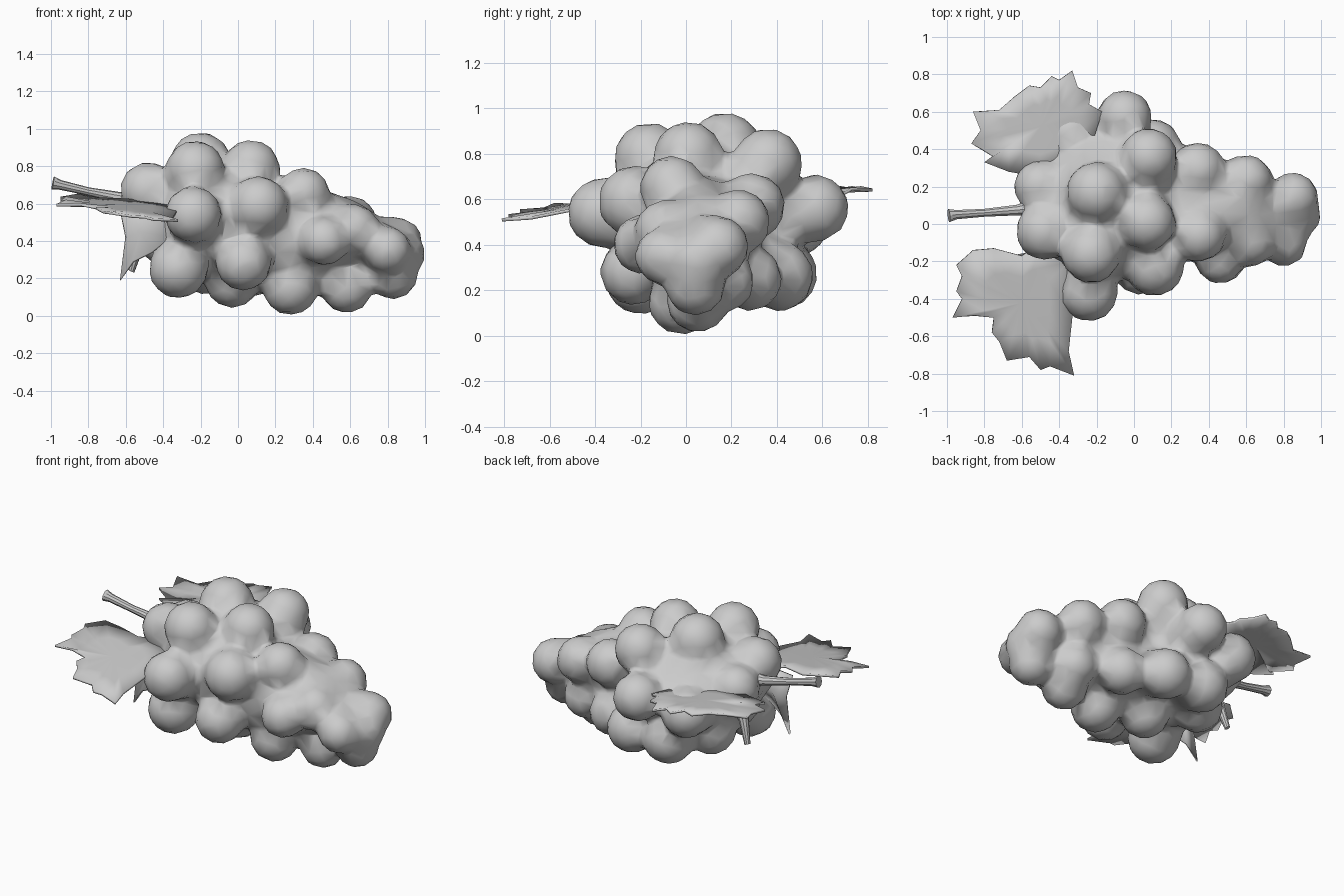
import bpy, bmesh
from mathutils import Vector, Matrix

cube = bpy.data.objects.get("Cube")
if cube:
    bpy.data.objects.remove(cube, do_unlink=True)

grey = bpy.data.materials.new("plain_grey")
grey.use_nodes = True
grey.diffuse_color = (0.6, 0.6, 0.6, 1)
grey.node_tree.nodes["Principled BSDF"].inputs["Base Color"].default_value = (0.6, 0.6, 0.6, 1)


def make_object(name, bm):
    """Turn a bmesh into a smooth-shaded object with the shared material."""
    bmesh.ops.recalc_face_normals(bm, faces=bm.faces[:])
    for face in bm.faces:
        face.smooth = True
    mesh = bpy.data.meshes.new(name)
    bm.to_mesh(mesh)
    bm.free()
    mesh.materials.append(grey)
    obj = bpy.data.objects.new(name, mesh)
    bpy.context.collection.objects.link(obj)
    return obj


def add_thickness(obj):
    thick = obj.modifiers.new("thickness", "SOLIDIFY")
    thick.thickness = 0.014
    thick.offset = 0


def add_ball(bm, centre, size):
    matrix = Matrix.Translation(centre) @ Matrix.Diagonal((*size, 1))
    bmesh.ops.create_icosphere(bm, subdivisions=3, radius=1, matrix=matrix)


def add_grape(bm, x, y, z, r):
    """Grape with a neck of smaller balls running in towards the core."""
    outer = Vector((x, y, z))
    core = Vector((x * 0.85, 0.06, 0.43))
    for step, scale in ((0, 1.03), (0.22, 0.99), (0.45, 0.94)):
        add_ball(bm, outer.lerp(core, step), [r * scale] * 3)


# Grapes by layer: x, y, z, radius
top_grapes = [
    (-.2, .17, .82, .16), (.08, .36, .76, .15), (.07, .01, .79, .15),
    (-.23, -.16, .78, .155), (-.48, -.04, .67, .15), (-.5, .2, .6, .14),
    (.34, .29, .57, .145), (.35, -.06, .65, .14), (.11, -.23, .59, .155),
]
middle_grapes = [
    (-.05, .57, .56, .145), (-.24, -.37, .54, .15), (-.34, .48, .5, .15),
    (.6, .23, .5, .14), (.62, -.09, .46, .135),
    (.46, -.19, .4, .13), (.85, .14, .39, .135), (.8, -.1, .35, .125),
    (.88, .05, .33, .12),
]
bottom_grapes = [
    (-.32, -.2, .25, .155), (.03, -.23, .28, .145), (-.03, .06, .19, .145),
    (.28, -.02, .15, .145), (.58, .05, .15, .135), (.83, .04, .22, .13),
    (-.17, .42, .27, .155), (.1, .41, .26, .15), (-.32, .2, .28, .15),
    (.33, .28, .25, .14), (.6, .17, .24, .13),
]
bm = bmesh.new()
for grape in top_grapes + middle_grapes + bottom_grapes:
    add_grape(bm, *grape)
# Inner body that fills the gaps between the grapes
add_ball(bm, (.12, .06, .43), (.68, .27, .28))
add_ball(bm, (-.16, .09, .53), (.36, .4, .3))
cluster = make_object("grape_cluster", bm)

# Fuse the grapes with soft creases, then coarsen to broad facets
remesh = cluster.modifiers.new("fuse", "REMESH")
remesh.mode = "VOXEL"
remesh.voxel_size = 0.022
remesh.use_smooth_shade = True
soften = cluster.modifiers.new("soften", "SMOOTH")
soften.factor = 0.5
soften.iterations = 12
coarsen = cluster.modifiers.new("coarsen", "DECIMATE")
coarsen.ratio = 0.1


def make_leaf(name, outline, centre, height):
    """Jagged leaf: a rippled rim, an inner ring and a raised centre."""
    bm = bmesh.new()
    middle = Vector(centre)
    rim, ring = [], []
    for i, point in enumerate(outline):
        p = Vector(point)
        q = middle.lerp(p, 0.55)
        ripple = 0.006 if i % 2 else -0.006
        rim.append(bm.verts.new((p.x, p.y, height(p) + ripple)))
        ring.append(bm.verts.new((q.x, q.y, height(q))))
    hub = bm.verts.new((middle.x, middle.y, height(middle) + 0.006))
    for i in range(len(rim)):
        j = (i + 1) % len(rim)
        bm.faces.new((rim[i], rim[j], ring[j], ring[i]))
        bm.faces.new((ring[i], ring[j], hub))
    add_thickness(make_object(name, bm))


# Front leaf
make_leaf("front_leaf", [
    (-.5, -.1), (-.6, -.17), (-.75, -.13), (-.86, -.14), (-.95, -.22), (-.92, -.28),
    (-.95, -.36), (-.92, -.4), (-.97, -.5), (-.85, -.49), (-.75, -.5), (-.76, -.58),
    (-.72, -.63), (-.68, -.73), (-.56, -.71), (-.5, -.78), (-.45, -.76), (-.32, -.81),
    (-.35, -.68), (-.33, -.5), (-.34, -.2)],
    (-.6, -.42), lambda p: .505 - .08 * (p.x + .33) + .14 * (p.y + .8))

# Back leaf
make_leaf("back_leaf", [
    (-.25, .35), (-.5, .25), (-.67, .28), (-.8, .33), (-.75, .36), (-.87, .43),
    (-.82, .5), (-.86, .6), (-.72, .61), (-.64, .68), (-.56, .74), (-.5, .73),
    (-.44, .79), (-.4, .77), (-.33, .82), (-.3, .73), (-.23, .7), (-.24, .64),
    (-.17, .6)],
    (-.5, .52), lambda p: .61 + .08 * (p.y - .3) - .03 * (p.x + .5))


def make_tube(name, stations):
    """Round tube through stations of (x, y, z, radius)."""
    bm = bmesh.new()
    points = [Vector(s[:3]) for s in stations]
    turn = (points[-1] - points[0]).to_track_quat("Z", "Y").to_matrix().to_4x4()
    rings = []
    for point, station in zip(points, stations):
        made = bmesh.ops.create_circle(bm, segments=10, radius=station[3],
                                       matrix=Matrix.Translation(point) @ turn)
        rings.append(made["verts"])
    for a, b in zip(rings, rings[1:]):
        for i in range(len(a)):
            j = (i + 1) % len(a)
            bm.faces.new((a[i], a[j], b[j], b[i]))
    bm.faces.new(rings[0])
    bm.faces.new(rings[-1])
    obj = make_object(name, bm)
    bpy.ops.object.select_all(action="DESELECT")
    obj.select_set(True)
    bpy.context.view_layer.objects.active = obj
    bpy.ops.object.shade_smooth_by_angle()


# Stem and the small hanging tendril
make_tube("stem", [(-.5, .09, .62, .06), (-.62, .075, .63, .03),
                   (-.8, .06, .665, .022), (-.95, .05, .7, .026), (-.99, .045, .71, .036)])
make_tube("tendril", [(-.46, .12, .5, .06), (-.53, .16, .38, .03), (-.57, .18, .24, .018)])

# Hanging leaf: a curled, tapering blade beside the stem
bm = bmesh.new()
edge = [(-.63, -.2, .56), (-.6, -.18, .42), (-.63, -.17, .19), (-.56, -.19, .29),
        (-.46, -.22, .34), (-.36, -.2, .42), (-.42, -.2, .58)]
rim = [bm.verts.new(p) for p in edge]
hub = bm.verts.new((-.52, -.15, .45))
for a, b in zip(rim, rim[1:] + rim[:1]):
    bm.faces.new((a, b, hub))
add_thickness(make_object("hanging_leaf", bm))
